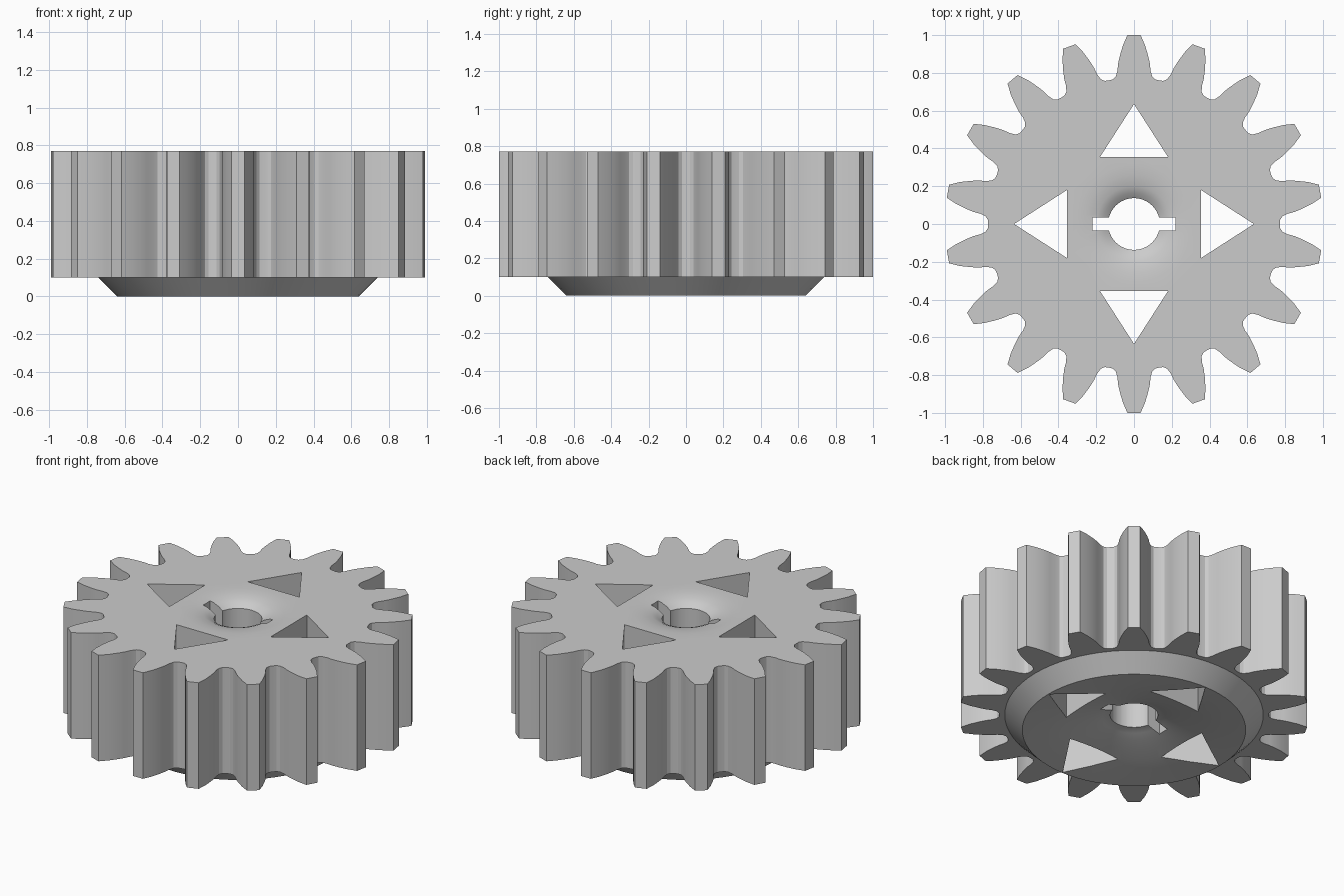
import bpy, bmesh, math
from mathutils import Matrix, Vector

if "Cube" in bpy.data.objects:
    bpy.data.objects.remove(bpy.data.objects["Cube"], do_unlink=True)

TEETH = 18
HUB_Z, TOP_Z = 0.10, 0.77

gray = bpy.data.materials.new("plain gray")
gray.diffuse_color = (0.6, 0.6, 0.6, 1)
gray.use_nodes = True
gray.node_tree.nodes["Principled BSDF"].inputs["Base Color"].default_value = (0.6, 0.6, 0.6, 1)


def finish(name, bm):
    bmesh.ops.recalc_face_normals(bm, faces=bm.faces)
    mesh = bpy.data.meshes.new(name)
    bm.to_mesh(mesh)
    bm.free()
    mesh.materials.append(gray)
    obj = bpy.data.objects.new(name, mesh)
    bpy.context.collection.objects.link(obj)
    return obj


def prism(name, outline, z0, z1):
    """Extrude a flat outline between two heights."""
    bm = bmesh.new()
    face = bm.faces.new([bm.verts.new((x, y, z0)) for x, y in outline])
    up = bmesh.ops.extrude_face_region(bm, geom=[face])["geom"]
    verts = [v for v in up if isinstance(v, bmesh.types.BMVert)]
    bmesh.ops.translate(bm, verts=verts, vec=(0, 0, z1 - z0))
    return finish(name, bm)


def lathe(name, profile, steps=72):
    """Spin a radius/height profile, starting and ending on the axis."""
    bm = bmesh.new()
    verts = [bm.verts.new((r, 0, z)) for r, z in profile]
    edges = [bm.edges.new(pair) for pair in zip(verts, verts[1:])]
    bmesh.ops.spin(bm, geom=verts + edges, cent=(0, 0, 0), axis=(0, 0, 1),
                   angle=math.tau, steps=steps)
    bmesh.ops.remove_doubles(bm, verts=bm.verts, dist=0.0001)
    return finish(name, bm)


def combine(target, other, operation):
    mod = target.modifiers.new(operation.lower(), "BOOLEAN")
    mod.operation, mod.solver, mod.object = operation, "EXACT", other
    bpy.context.view_layer.objects.active = target
    bpy.ops.object.modifier_apply(modifier=mod.name)
    bpy.data.objects.remove(other, do_unlink=True)


# Toothed ring outline: one symmetric tooth repeated around the axis
half_tooth = [(0.134, 0.76), (0.113, 0.765), (0.097, 0.78), (0.088, 0.81),
              (0.084, 0.85), (0.075, 0.89), (0.059, 0.945), (0.035, 1.0)]
tooth = half_tooth + [(-x, y) for x, y in reversed(half_tooth[1:])]
outline = []
for i in range(TEETH):
    turn = Matrix.Rotation(math.tau * i / TEETH, 2)
    outline += [turn @ Vector(p) for p in tooth]
gear = prism("gear_wheel", outline, HUB_Z, TOP_Z)

# Chamfered boss underneath, with a shallow dished underside
boss = lathe("lower_boss", [(0, 0.097), (0.14, 0.097), (0.18, 0.083), (0.23, 0.069),
                            (0.3, 0.052), (0.4, 0.031), (0.5, 0.014), (0.64, 0),
                            (0.74, HUB_Z), (0.74, 0.3), (0, 0.3)])
combine(gear, boss, "UNION")

# Small funnel around the bore on the top face
funnel = lathe("top_funnel", [(0, 0.72), (0.135, 0.72), (0.165, 0.742), (0.2, 0.757),
                              (0.26, 0.766), (0.33, 0.772), (0.33, 0.9), (0, 0.9)])
combine(gear, funnel, "DIFFERENCE")

# Central bore with two keyways
bore = prism("bore", [(0.137 * math.cos(math.tau * i / 48), 0.137 * math.sin(math.tau * i / 48))
                      for i in range(48)], -0.2, 1)
combine(gear, bore, "DIFFERENCE")
keyway = prism("keyway", [(-0.22, -0.035), (0.22, -0.035), (0.22, 0.035), (-0.22, 0.035)], -0.3, 1.1)
combine(gear, keyway, "DIFFERENCE")

# Four triangular through holes pointing outward
for i in range(4):
    turn = Matrix.Rotation(math.pi / 2 * i, 2)
    corners = [turn @ Vector(p) for p in ((0.355, -0.18), (0.635, 0), (0.355, 0.18))]
    combine(gear, prism("triangle_hole", corners, -0.2, 1), "DIFFERENCE")

# Smooth curved flanks, crisp edges
bpy.ops.object.select_all(action="DESELECT")
gear.select_set(True)
bpy.context.view_layer.objects.active = gear
bpy.ops.object.shade_smooth_by_angle(angle=math.radians(28))
